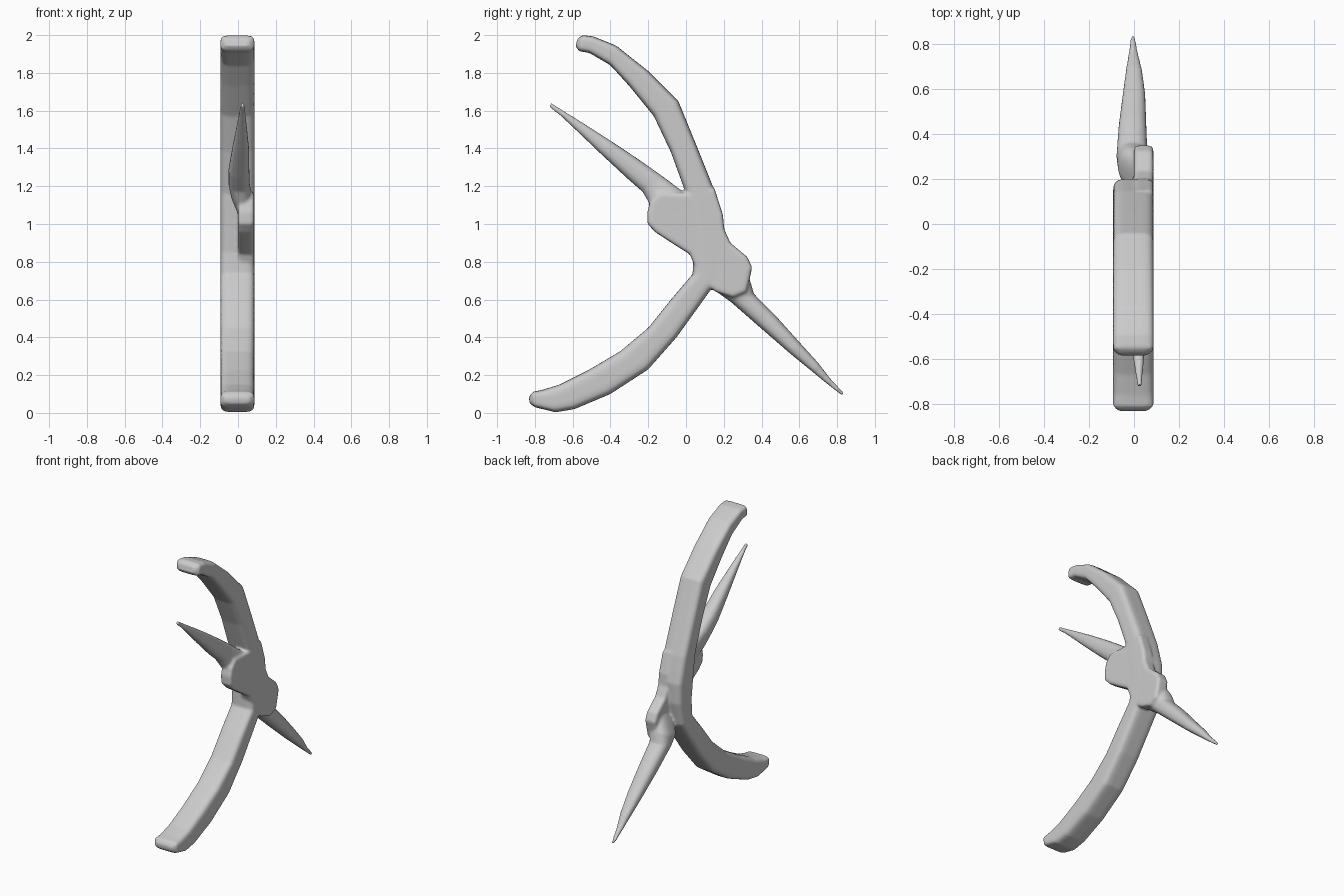
import bpy, bmesh, math
from mathutils import Vector

if "Cube" in bpy.data.objects:
    bpy.data.objects.remove(bpy.data.objects["Cube"])

steel = bpy.data.materials.new("plain_grey")
steel.diffuse_color = (0.6, 0.6, 0.6, 1)
steel.use_nodes = True
steel.node_tree.nodes["Principled BSDF"].inputs["Base Color"].default_value = steel.diffuse_color


def finish(name, bm):
    bmesh.ops.recalc_face_normals(bm, faces=bm.faces)
    me = bpy.data.meshes.new(name)
    bm.to_mesh(me)
    bm.free()
    ob = bpy.data.objects.new(name, me)
    bpy.context.collection.objects.link(ob)
    me.materials.append(steel)
    return ob


def loft(name, stations, power, n=24):
    """Rounded sections between two edge points (y, z), spanning x0 to x1."""
    bm = bmesh.new()
    rings = []
    for ya, za, yb, zb, x0, x1 in stations:
        a, b = Vector((0, ya, za)), Vector((0, yb, zb))
        mid, half = (a + b) / 2, (b - a) / 2
        ring = []
        for i in range(n):
            t = 2 * math.pi * (i + 0.5) / n
            c, s = math.cos(t), math.sin(t)
            u = math.copysign(abs(c) ** (2 / power), c)
            v = math.copysign(abs(s) ** (2 / power), s)
            p = mid + half * u
            p.x = (x0 + x1) / 2 + (x1 - x0) / 2 * v
            ring.append(bm.verts.new(p))
        rings.append(ring)
    for r, q in zip(rings, rings[1:]):
        for i in range(n):
            j = (i + 1) % n
            bm.faces.new((r[i], r[j], q[j], q[i]))
    bm.faces.new(rings[0])
    bm.faces.new(rings[-1])
    return finish(name, bm)


# Long bowed pair of handles, running through the pivot
handle_edges = [
    (-.585, 1.94, -.575, 1.98), (-.565, 1.915, -.55, 2.0), (-.51, 1.905, -.49, 1.993),
    (-.40, 1.84, -.37, 1.945), (-.30, 1.73, -.20, 1.81), (-.17, 1.57, -.04, 1.65),
    (-.08, 1.38, .05, 1.43), (0, 1.16, .15, 1.18), (.02, 1.0, .20, 1.0),
    (.04, .85, .20, .86), (.035, .735, .165, .70), (-.08, .60, .08, .58),
    (-.20, .45, -.05, .40), (-.35, .325, -.20, .23), (-.52, .225, -.40, .10),
    (-.67, .15, -.59, .02), (-.76, .122, -.69, .003), (-.81, .112, -.80, .03),
    (-.832, .085, -.828, .05)]
last = len(handle_edges) - 1
handles = loft("bowed_handles", [
    e + ((-.07, .06) if i in (0, last) else (-.093, .087))
    for i, e in enumerate(handle_edges)], 4.5)

# Tapered prongs
upper_prong = loft("upper_prong", [
    (-.12, 1.02, .08, 1.12, .0, .08), (-.195, 1.11, -.02, 1.175, -.035, .075),
    (-.23, 1.17, -.12, 1.25, -.05, .062), (-.31, 1.24, -.24, 1.335, -.05, .06),
    (-.45, 1.37, -.39, 1.435, -.03, .058), (-.57, 1.485, -.53, 1.525, -.01, .048),
    (-.66, 1.57, -.65, 1.60, .005, .04), (-.725, 1.62, -.715, 1.643, .015, .035)], 2.5)
lower_prong = loft("lower_prong", [
    (.10, .75, .28, .82, .0, .08), (.17, .635, .34, .70, -.07, .075),
    (.24, .585, .36, .63, -.078, .06), (.40, .445, .47, .52, -.068, .055),
    (.55, .315, .60, .375, -.05, .05), (.66, .225, .70, .265, -.036, .036),
    (.745, .155, .765, .18, -.024, .018), (.825, .092, .838, .105, -.015, .005)], 2.5)

# Flat pivot plate with two lobes
outline = [(-.15, 1.17), (-.19, 1.12), (-.205, 1.06), (-.203, 1.0), (-.16, .955),
           (-.06, .89), (.02, .84), (.05, .77), (.10, .68), (.16, .64), (.25, .61),
           (.32, .64), (.335, .70), (.35, .77), (.325, .825), (.235, .90),
           (.203, .97), (.195, 1.05), (.15, 1.19), (0, 1.165)]
bm = bmesh.new()
face = bm.faces.new([bm.verts.new((0, y, z)) for y, z in outline])
top = bmesh.ops.extrude_face_region(bm, geom=[face])["geom"]
bmesh.ops.translate(bm, vec=(.086, 0, 0),
                    verts=[v for v in top if isinstance(v, bmesh.types.BMVert)])
rim = [e for e in bm.edges if abs(e.verts[0].co.x - e.verts[1].co.x) < 1e-4]
bmesh.ops.bevel(bm, geom=rim, offset=.018, segments=3, profile=.5, affect='EDGES')
plate = finish("pivot_plate", bm)

# Fuse the parts into one softly blended body
parts = [plate, handles, upper_prong, lower_prong]
bpy.ops.object.select_all(action='DESELECT')
for ob in parts:
    ob.select_set(True)
bpy.context.view_layer.objects.active = plate
bpy.ops.object.join()
body = bpy.context.view_layer.objects.active
body.name = "hand_tool_body"
fuse = body.modifiers.new("fuse", 'REMESH')
fuse.mode = 'VOXEL'
fuse.voxel_size = .008
fuse.use_smooth_shade = True
soften = body.modifiers.new("soften", 'SMOOTH')
soften.factor = .5
soften.iterations = 6
